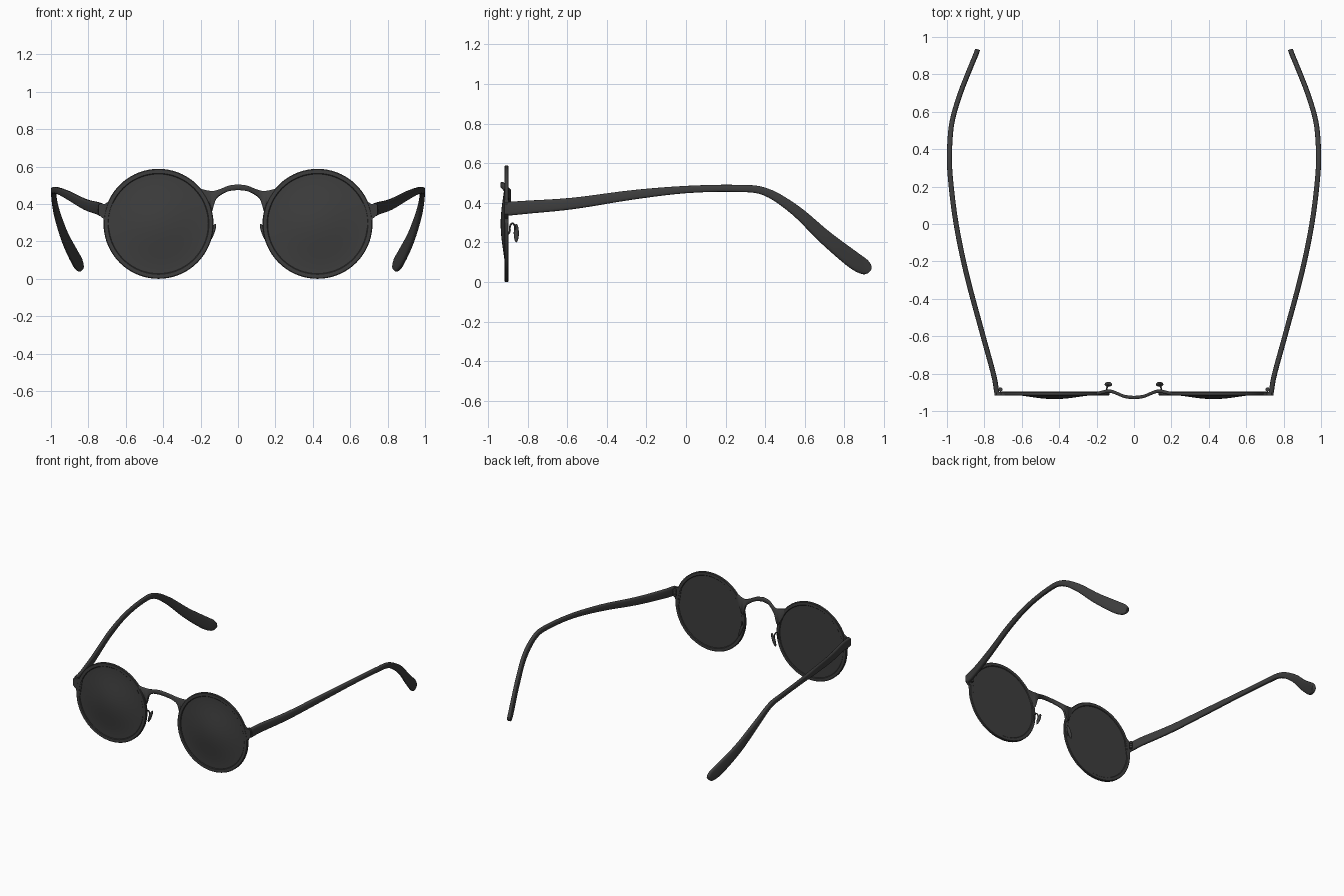
import bpy, bmesh, math
from mathutils import Vector, Matrix

if "Cube" in bpy.data.objects:
    bpy.data.objects.remove(bpy.data.objects["Cube"])

black = bpy.data.materials.new("matte black")
black.diffuse_color = (0.048, 0.048, 0.048, 1)
black.use_nodes = True
black.node_tree.nodes["Principled BSDF"].inputs["Base Color"].default_value = black.diffuse_color

LENS_X, LENS_Z = 0.425, 0.294


def finish(obj, angle=35):
    """Colour, smooth and mirror a right-hand part to the left."""
    obj.data.materials.clear()
    obj.data.materials.append(black)
    bpy.ops.object.select_all(action='DESELECT')
    obj.select_set(True)
    bpy.context.view_layer.objects.active = obj
    bpy.ops.object.shade_smooth_by_angle(angle=math.radians(angle))
    mod = obj.modifiers.new("mirror", 'MIRROR')
    mod.merge_threshold = 0.0005
    return obj


def mesh_object(name, bm, angle=35):
    bmesh.ops.recalc_face_normals(bm, faces=bm.faces)
    me = bpy.data.meshes.new(name)
    bm.to_mesh(me)
    bm.free()
    obj = bpy.data.objects.new(name, me)
    bpy.context.collection.objects.link(obj)
    return finish(obj, angle)


def skin(name, rings, cap_start=True, angle=35):
    """Skin a list of closed rings and cap the ends."""
    bm = bmesh.new()
    rows = [[bm.verts.new(p) for p in ring] for ring in rings]
    n = len(rows[0])
    for a, b in zip(rows, rows[1:]):
        for i in range(n):
            bm.faces.new((a[i], a[(i + 1) % n], b[(i + 1) % n], b[i]))
    if cap_start:
        bm.faces.new(rows[0])
    bm.faces.new(rows[-1])
    return mesh_object(name, bm, angle)


def smooth_stations(pts, steps):
    """Catmull-Rom interpolation of stations of any length."""
    p = [Vector(q) for q in pts]
    p = [2 * p[0] - p[1]] + p + [2 * p[-1] - p[-2]]
    out = []
    for a, b, c, d in zip(p, p[1:], p[2:], p[3:]):
        for k in range(steps):
            t = k / steps
            out.append(0.5 * (2 * b + (c - a) * t + (2 * a - 5 * b + 4 * c - d) * t * t
                              + (3 * b - a - 3 * c + d) * t ** 3))
    out.append(p[-2])
    return out


def lathe(name, profile, closed, segs=72):
    """Turn an (r, y) profile about the lens axis."""
    bm = bmesh.new()
    rows = []
    for i in range(segs):
        a = math.tau * i / segs
        rows.append([bm.verts.new((LENS_X + r * math.cos(a), y, LENS_Z + r * math.sin(a)))
                     for r, y in profile])
    m = len(profile)
    for i in range(segs):
        a, b = rows[i], rows[(i + 1) % segs]
        for j in range(m if closed else m - 1):
            k = (j + 1) % m
            bm.faces.new((a[j], a[k], b[k], b[j]))
    if not closed:
        bmesh.ops.remove_doubles(bm, verts=bm.verts, dist=1e-5)
    return mesh_object(name, bm)


# Round rims
lathe("rim", [(0.266, -0.913), (0.270, -0.917), (0.290, -0.917), (0.294, -0.913),
              (0.294, -0.900), (0.290, -0.896), (0.270, -0.896), (0.266, -0.900)], True)

# Domed lenses with flat backs
dome = [(0.27 * k / 12, -0.911 - 0.0125 * (1 + math.cos(math.pi * k / 12))) for k in range(13)]
lathe("lens", dome + [(0.27, -0.901), (0, -0.901)], False)

# Bridge: x, y, top z, bottom z
bridge = smooth_stations([(0, -0.928, 0.505, 0.475), (0.05, -0.922, 0.498, 0.468),
                          (0.09, -0.906, 0.482, 0.449), (0.12, -0.895, 0.472, 0.420),
                          (0.145, -0.894, 0.470, 0.350), (0.175, -0.901, 0.475, 0.390),
                          (0.20, -0.906, 0.482, 0.440)], 5)
skin("bridge", [[(x, y - 0.009, t - 0.004), (x, y - 0.005, t), (x, y + 0.005, t),
                 (x, y + 0.009, t - 0.004), (x, y + 0.009, b + 0.004), (x, y + 0.005, b),
                 (x, y - 0.005, b), (x, y - 0.009, b + 0.004)] for x, y, t, b in bridge],
     cap_start=False, angle=50)

# End pieces joining rim and hinge
outline = [(0.66, 0.45), (0.69, 0.415), (0.712, 0.40), (0.735, 0.403), (0.745, 0.395),
           (0.745, 0.343), (0.735, 0.333), (0.72, 0.322), (0.715, 0.29), (0.69, 0.27)]
skin("end_piece", [[(x, y, z) for x, z in outline] for y in (-0.916, -0.897)])

# Hinge knuckles
bm = bmesh.new()
for z in (0.350, 0.368, 0.386):
    bmesh.ops.create_cone(bm, cap_ends=True, segments=16, radius1=0.011, radius2=0.011,
                          depth=0.015, matrix=Matrix.Translation((0.714, -0.884, z)))
mesh_object("hinge", bm)

# Temples: x, y, z, height across the arm
temple = smooth_stations([(0.734, -0.898, 0.370, 0.070), (0.752, -0.80, 0.378, 0.066),
                          (0.815, -0.57, 0.397, 0.058), (0.895, -0.27, 0.440, 0.048),
                          (0.951, 0.0, 0.467, 0.037), (0.982, 0.25, 0.473, 0.036),
                          (0.986, 0.40, 0.456, 0.040), (0.972, 0.55, 0.364, 0.054),
                          (0.928, 0.70, 0.228, 0.072), (0.875, 0.835, 0.119, 0.087),
                          (0.850, 0.895, 0.079, 0.080), (0.840, 0.922, 0.066, 0.052),
                          (0.837, 0.931, 0.062, 0.016)], 5)
rings = []
for i, s in enumerate(temple):
    a, b = temple[max(i - 1, 0)], temple[min(i + 1, len(temple) - 1)]
    tangent = Vector((b - a)[:3]).normalized()
    side = tangent.cross(Vector((0, 0, 1))).normalized()
    up = side.cross(tangent).normalized()
    ring = []
    for k in range(20):
        c, n = math.cos(math.tau * k / 20), math.sin(math.tau * k / 20)
        u = math.copysign(abs(c) ** 0.6, c) * 0.0135
        v = math.copysign(abs(n) ** 0.6, n) * s[3] / 2
        ring.append(Vector(s[:3]) + side * u + up * v)
    rings.append(ring)
skin("temple", rings, angle=50)

# Nose pads
bm = bmesh.new()
bmesh.ops.create_uvsphere(bm, u_segments=20, v_segments=12, radius=1, matrix=(
    Matrix.Translation((0.137, -0.857, 0.247)) @ Matrix.Rotation(math.radians(-20), 4, 'Y')
    @ Matrix.Diagonal((0.011, 0.013, 0.050, 1))))
mesh_object("nose_pad", bm)

# Looped wire arms holding the pads
cu = bpy.data.curves.new("pad_arm", 'CURVE')
cu.dimensions = '3D'
cu.bevel_depth = 0.0045
cu.bevel_resolution = 2
sp = cu.splines.new('POLY')
path = smooth_stations([(0.160, -0.900, 0.240), (0.152, -0.890, 0.255), (0.148, -0.889, 0.280),
                        (0.145, -0.878, 0.297), (0.140, -0.866, 0.285), (0.137, -0.859, 0.250)], 4)
sp.points.add(len(path) - 1)
for pt, p in zip(sp.points, path):
    pt.co = (*p, 1)
arm = bpy.data.objects.new("pad_arm", cu)
bpy.context.collection.objects.link(arm)
bpy.ops.object.select_all(action='DESELECT')
arm.select_set(True)
bpy.context.view_layer.objects.active = arm
bpy.ops.object.convert(target='MESH')
finish(bpy.context.view_layer.objects.active, 60)
